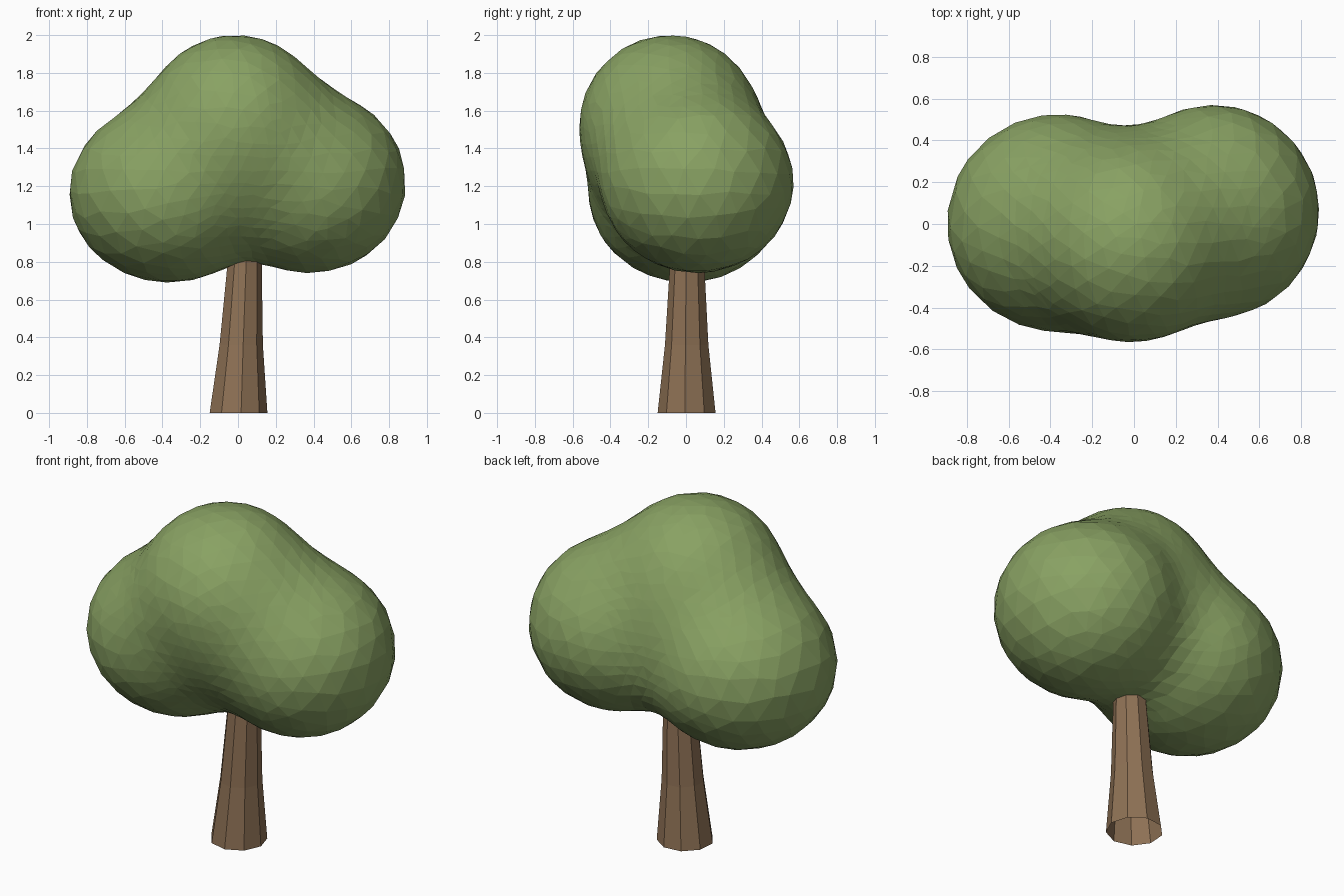
import bpy, bmesh, math, random
from mathutils import Vector

if "Cube" in bpy.data.objects:
    bpy.data.objects.remove(bpy.data.objects["Cube"])
random.seed(4)


def material(name, color):
    mat = bpy.data.materials.new(name)
    mat.use_nodes = True
    mat.diffuse_color = color
    mat.node_tree.nodes["Principled BSDF"].inputs["Base Color"].default_value = color
    return mat


def add_object(name, bm, mat):
    bmesh.ops.recalc_face_normals(bm, faces=bm.faces[:])
    mesh = bpy.data.meshes.new(name)
    bm.to_mesh(mesh)
    bm.free()
    mesh.materials.append(mat)
    obj = bpy.data.objects.new(name, mesh)
    bpy.context.collection.objects.link(obj)
    return obj


leaf_green = material("leaf green", (0.25, 0.36, 0.125, 1))
bark_brown = material("bark brown", (0.27, 0.165, 0.09, 1))

# Foliage lobes: centre and radii
LOBES = [
    (Vector((-0.365, 0.005, 1.165)), Vector((0.53, 0.52, 0.475))),
    (Vector((0.38, 0.06, 1.22)), Vector((0.51, 0.51, 0.48))),
    (Vector((-0.015, -0.085, 1.52)), Vector((0.485, 0.48, 0.48))),
]
BLEND = 0.22


def lobe_distance(p, centre, radii):
    q = Vector([(a - c) / r for a, c, r in zip(p, centre, radii)])
    return (q.length - 1) * sum(radii) / 3


def foliage_distance(p):
    """Smoothly blended union of the lobes."""
    d = None
    for centre, radii in LOBES:
        e = lobe_distance(p, centre, radii)
        if d is None:
            d = e
        else:
            h = max(BLEND - abs(d - e), 0) / BLEND
            d = min(d, e) - h * h * BLEND / 4
    return d


# Foliage: a faceted ball pushed out onto the blended lobes
bm = bmesh.new()
bmesh.ops.create_icosphere(bm, subdivisions=4, radius=1)
middle = Vector((0, 0, 1.28))
for v in bm.verts:
    jitter = Vector([random.uniform(-0.025, 0.025) for _ in range(3)])
    ray = (v.co + jitter).normalized()
    near, far = 0.0, 1.5
    for _ in range(22):
        mid = (near + far) / 2
        if foliage_distance(middle + ray * mid) < 0:
            near = mid
        else:
            far = mid
    v.co = middle + ray * near
add_object("foliage", bm, leaf_green)

# Trunk: nine-sided flared tube, open at the bottom
SIDES = 9
RINGS = [  # centre x, centre y, height, radius
    (0.0, 0.005, 0.0, 0.156),
    (0.015, 0.005, 0.36, 0.117),
    (0.033, 0.007, 0.78, 0.093),
    (0.04, 0.007, 1.0, 0.085),
]
bm = bmesh.new()
loops = []
for cx, cy, z, r in RINGS:
    angles = [math.tau * i / SIDES - math.radians(4) for i in range(SIDES)]
    loops.append([bm.verts.new((cx + r * math.cos(a), cy + r * math.sin(a), z))
                  for a in angles])
for low, high in zip(loops, loops[1:]):
    for i in range(SIDES):
        j = (i + 1) % SIDES
        bm.faces.new((low[i], low[j], high[j], high[i]))
bm.faces.new(loops[-1])
add_object("trunk", bm, bark_brown)
